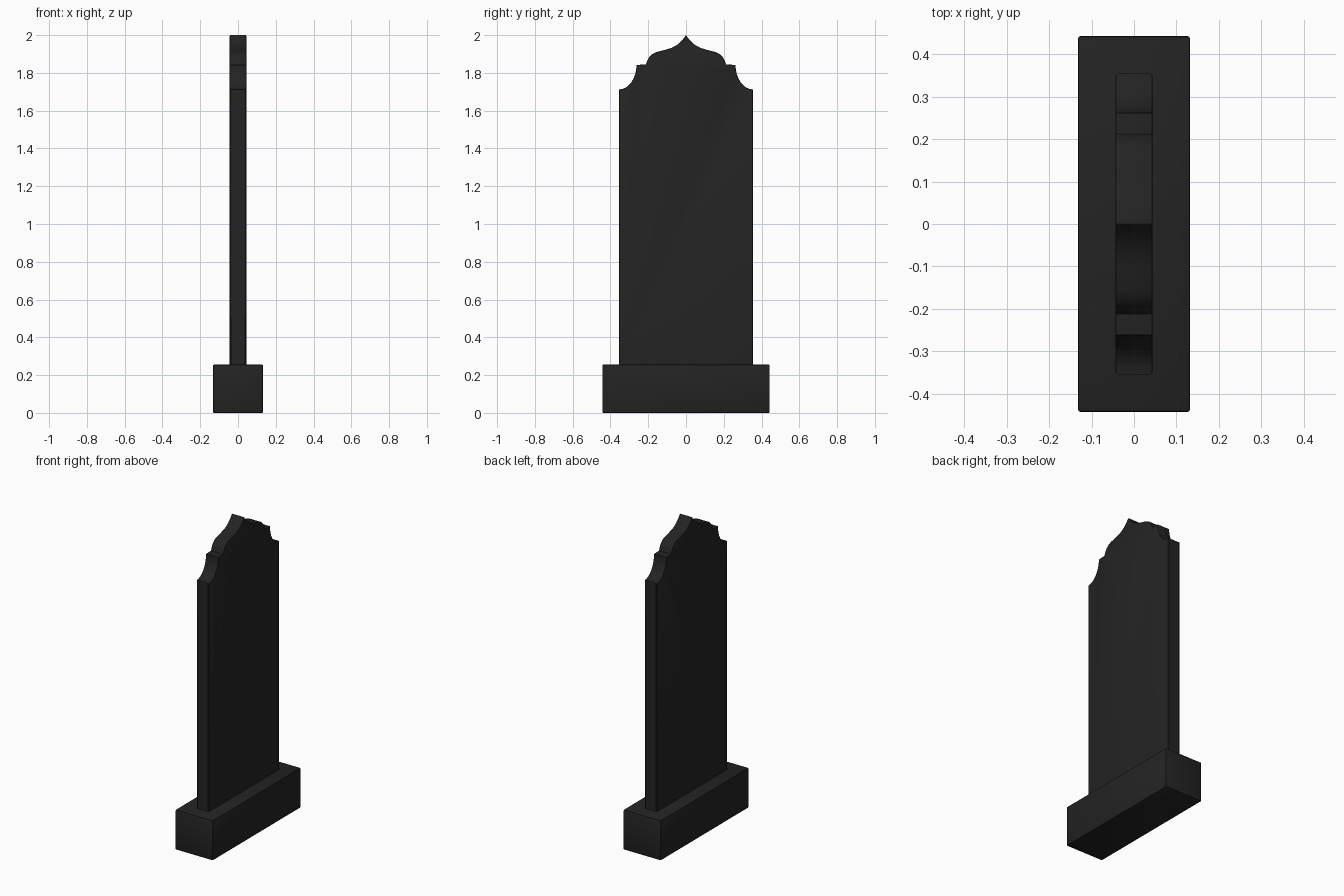
import bpy, bmesh, math

if "Cube" in bpy.data.objects:
    bpy.data.objects.remove(bpy.data.objects["Cube"])

stone = bpy.data.materials.new("black granite")
stone.diffuse_color = (0.017, 0.017, 0.017, 1)
stone.use_nodes = True
stone.node_tree.nodes["Principled BSDF"].inputs["Base Color"].default_value = stone.diffuse_color


def make_object(name, bm, bevel, segments, weighted=False):
    bmesh.ops.recalc_face_normals(bm, faces=bm.faces)
    mesh = bpy.data.meshes.new(name)
    bm.to_mesh(mesh)
    bm.free()
    ob = bpy.data.objects.new(name, mesh)
    bpy.context.collection.objects.link(ob)
    mesh.materials.append(stone)
    mod = ob.modifiers.new("soft edges", 'BEVEL')
    mod.width, mod.segments = bevel, segments
    mod.limit_method = 'WEIGHT' if weighted else 'ANGLE'
    bpy.ops.object.select_all(action='DESELECT')
    ob.select_set(True)
    bpy.context.view_layer.objects.active = ob
    bpy.ops.object.modifier_apply(modifier=mod.name)
    bpy.ops.object.shade_smooth_by_angle(angle=math.radians(35))
    return ob


# plinth
bm = bmesh.new()
bmesh.ops.create_cube(bm, size=1)
for v in bm.verts:
    v.co.x *= 0.264
    v.co.y *= 0.886
    v.co.z = 0.255 * (v.co.z + 0.5)
make_object("plinth", bm, 0.005, 2)

# half outline of the headstone: straight side, hollow shoulder, ledge, ogee to the point
half = [(0.356, 0.25)]
for i in range(9):
    a = math.radians(90 * i / 8)
    half.append((0.356 - 0.094 * math.sin(a), 1.842 - 0.13 * math.cos(a)))
half += [(0.212, 1.845), (0.205, 1.865), (0.194, 1.884), (0.178, 1.9),
         (0.155, 1.911), (0.11, 1.922), (0.075, 1.933), (0.045, 1.95),
         (0.02, 1.973)]
outline = half + [(0, 2.0)] + [(-y, z) for y, z in reversed(half)]

# headstone slab, extruded through its thickness
bm = bmesh.new()
face = bm.faces.new([bm.verts.new((-0.044, y, z)) for y, z in outline])
ext = bmesh.ops.extrude_face_region(bm, geom=[face], use_keep_orig=True)
for v in ext["geom"]:
    if isinstance(v, bmesh.types.BMVert):
        v.co.x = 0.044
# wide bevel on the long sides and shoulders, fine bevel on the crown
weight = bm.edges.layers.float.new("bevel_weight_edge")
for e in bm.edges:
    a, b = e.verts
    if abs(a.co.x - b.co.x) < 0.001 and max(a.co.z, b.co.z) > 0.3:
        e[weight] = 1.0 if max(a.co.z, b.co.z) < 1.72 and abs(a.co.y - b.co.y) < 0.001 else 0.3
make_object("headstone", bm, 0.012, 2, weighted=True)
